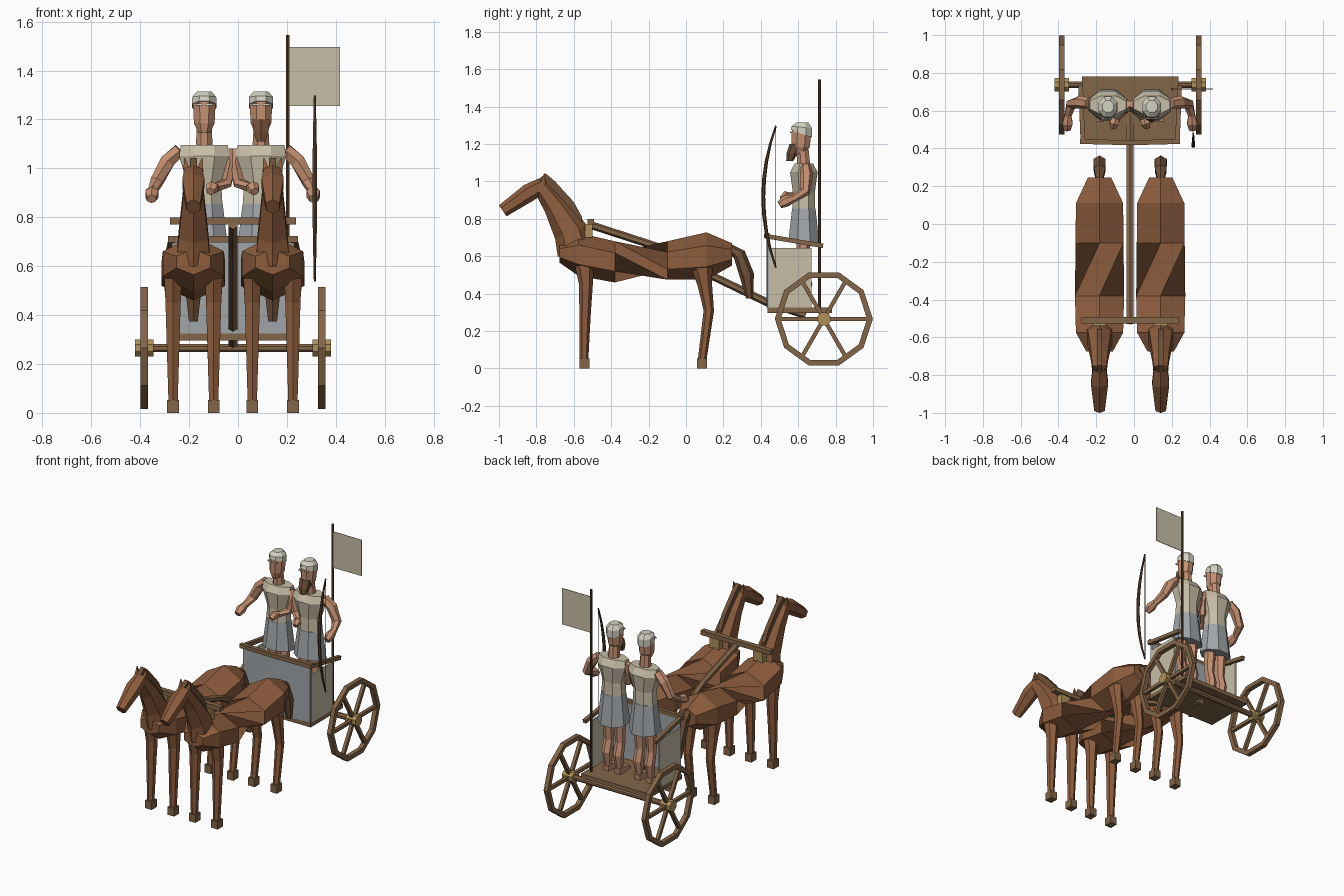
import bpy, bmesh, math
from mathutils import Vector

if "Cube" in bpy.data.objects:
    bpy.data.objects.remove(bpy.data.objects["Cube"])

COLORS = {
    "horse_brown": (0.27, 0.11, 0.048), "mane_brown": (0.16, 0.08, 0.04),
    "wood": (0.23, 0.13, 0.065), "skin": (0.56, 0.28, 0.17),
    "linen": (0.58, 0.52, 0.39), "grey": (0.36, 0.38, 0.40),
    "brass": (0.42, 0.28, 0.10), "dark_wood": (0.09, 0.05, 0.028),
    "cap_white": (0.66, 0.64, 0.54),
}
MATS = {}
for n, c in COLORS.items():
    MATS[n] = bpy.data.materials.new(n)
    MATS[n].diffuse_color = (*c, 1)

CX = -0.0205          # centre line of the chariot


def finish(name, bm, mat):
    bmesh.ops.recalc_face_normals(bm, faces=bm.faces)
    me = bpy.data.meshes.new(name)
    bm.to_mesh(me)
    bm.free()
    me.materials.append(MATS[mat])
    ob = bpy.data.objects.new(name, me)
    bpy.context.collection.objects.link(ob)
    return ob


def loft(name, rings, mat, closed=False, shifts={}):
    """Skin a list of rings; shifts[i] twists the span after ring i."""
    bm = bmesh.new()
    vs = [[bm.verts.new(p) for p in r] for r in rings]
    n = len(vs[0])
    off = 0
    for i in range(len(vs) if closed else len(vs) - 1):
        a, b = vs[i], vs[(i + 1) % len(vs)]
        s = shifts.get(i, 0)
        for k in range(n):
            bm.faces.new((a[k], a[(k + 1) % n], b[(k + 1 + s) % n], b[(k + s) % n]))
    if not closed:
        bm.faces.new(vs[0])
        bm.faces.new(vs[-1])
    return finish(name, bm, mat)


def box(name, lo, hi, mat):
    rings = [[(lo[0], lo[1], z), (hi[0], lo[1], z), (hi[0], hi[1], z), (lo[0], hi[1], z)]
             for z in (lo[2], hi[2])]
    return loft(name, rings, mat)


def tube(name, pts, radii, mat, sides=6):
    """Tapered limb along pts; each radius is r or (across, deep)."""
    P = [Vector(p) for p in pts]
    if not isinstance(radii, (list, tuple)):
        radii = [radii] * len(P)
    rings = []
    for i, p in enumerate(P):
        t = (P[min(i + 1, len(P) - 1)] - P[max(i - 1, 0)]).normalized()
        ref = Vector((1, 0, 0)) if abs(t.x) < 0.9 else Vector((0, 1, 0))
        side = (ref - t * ref.dot(t)).normalized()
        up = t.cross(side)
        r = radii[i]
        rx, ry = r if isinstance(r, tuple) else (r, r)
        k = 1 / math.cos(math.pi / sides)
        rings.append([p + side * rx * k * math.cos(a) + up * ry * k * math.sin(a)
                      for a in (math.pi * (2 * j + 1) / sides for j in range(sides))])
    return loft(name, rings, mat)


def ellipse_loft(name, x, secs, mat, sides=8):
    """Stacked ovals: (z, rx, ry, yc, tilt) where tilt lowers the back edge."""
    rings = []
    for z, rx, ry, yc, tilt in secs:
        ring = []
        for j in range(sides):
            a = math.pi * (2 * j + 1) / sides
            ring.append((x + rx * 1.06 * math.cos(a), yc + ry * 1.06 * math.sin(a),
                         z - tilt * math.sin(a)))
        rings.append(ring)
    return loft(name, rings, mat)


def horse(x):
    # barrel: six-sided sections with a twisted waist
    rings = []
    for y, zt, zb, w in [(-.675, .67, .565, .07), (-.575, .725, .495, .125),
                         (-.38, .68, .46, .13), (-.1, .68, .475, .127),
                         (.11, .728, .475, .125), (.245, .67, .55, .062)]:
        h = zt - zb
        rings.append([(x, y, zt), (x + w, y, zb + .72 * h), (x + w, y, zb + .27 * h),
                      (x, y, zb), (x - w, y, zb + .27 * h), (x - w, y, zb + .72 * h)])
    loft("horse_body", rings, "horse_brown", shifts={2: 2})
    tube("horse_neck", [(x, -.59, .62), (x, -.615, .73), (x, -.70, .87), (x, -.785, .985)],
         [(.07, .085), (.06, .08), (.045, .055), (.036, .036)], "horse_brown")
    tube("horse_head", [(x, -.765, .98), (x, -.84, .94), (x, -.98, .843)],
         [(.036, .036), (.045, .042), (.028, .031)], "horse_brown")
    # mane plate
    prof = [(-.79, 1.01), (-.75, 1.043), (-.70, 1.0), (-.60, .89), (-.556, .81),
            (-.56, .73), (-.62, .78), (-.72, .93)]
    loft("horse_mane", [[(x + d, y, z) for y, z in prof] for d in (-.014, .014)], "mane_brown")
    tube("horse_tail", [(x, .225, .65), (x, .285, .61), (x, .325, .5), (x, .34, .375)],
         [(.015, .018), (.03, .03), (.032, .034), (.018, .016)], "mane_brown")
    for s in (-1, 1):
        tube("horse_ear", [(x + s * .027, -.765, .99), (x + s * .036, -.757, 1.042)],
             [.014, .002], "horse_brown", 4)
        lx = x + s * .083
        tube("horse_front_leg", [(lx, -.545, .58), (lx, -.535, .45), (lx, -.54, .28), (lx, -.545, .05)],
             [(.037, .048), (.031, .032), (.026, .026), (.019, .02)], "horse_brown")
        tube("horse_hind_leg", [(lx, .08, .58), (lx, .10, .45), (lx, .122, .31), (lx, .087, .05)],
             [(.04, .055), (.03, .034), (.024, .024), (.019, .02)], "horse_brown")
        for y in (-.543, .085):
            box("hoof", (lx - .024, y - .027, 0), (lx + .024, y + .027, .053), "wood")
    # harness pad under the yoke
    box("harness_pad", (x - .035, -.54, .70), (x + .035, -.5, .772), "brass")


def rider(x, s, beard):
    """Standing figure; s is the direction of the outer arm."""
    y = .63
    ellipse_loft("tunic", x, [(.855, .076, .062, y, 0), (.94, .071, .06, y, 0),
                              (1.05, .105, .075, y, 0), (1.095, .098, .05, y, 0)], "linen")
    ellipse_loft("skirt", x, [(.665, .1, .085, y, .012), (.855, .077, .064, y, 0)], "grey")
    ellipse_loft("neck", x, [(1.08, .036, .036, .63, 0), (1.18, .03, .033, .622, 0)], "skin")
    ellipse_loft("head", x, [(1.145, .025, .032, .605, 0), (1.185, .043, .05, .613, 0),
                             (1.26, .047, .054, .617, 0), (1.295, .04, .045, .62, 0)], "skin")
    ellipse_loft("cap", x, [(1.255, .051, .058, .618, .022), (1.29, .05, .056, .62, .006),
                            (1.315, .03, .033, .622, 0)], "cap_white")
    for k in (-1, 1):
        box("brow", (x + k * .02 - .014, .557, 1.258), (x + k * .02 + .014, .565, 1.266), "cap_white")
    if beard:
        ellipse_loft("beard", x, [(1.11, .02, .018, .555, 0), (1.15, .034, .028, .567, 0),
                                  (1.2, .038, .03, .585, 0)], "mane_brown", 6)
    # outer arm hangs out and forward, inner arm folds across the chest
    tube("outer_arm", [(x + s * .1, .64, 1.075), (x + s * .15, .645, 1.03), (x + s * .195, .635, .945),
                       (x + s * .213, .57, .905)], [.026, .03, .025, .017], "skin")
    tube("outer_hand", [(x + s * .212, .575, .91), (x + s * .214, .535, .895),
                        (x + s * .216, .50, .875)], [.018, .027, .018], "skin")
    tube("inner_arm", [(x - s * .095, .635, 1.075), (x - s * .105, .62, 1.02), (x - s * .09, .61, .94),
                       (x - s * .045, .56, .92)], [.022, .026, .022, .017], "skin")
    tube("inner_hand", [(x - s * .045, .565, .92), (x - s * .032, .535, .92),
                        (x - s * .025, .51, .905)], [.017, .025, .015], "skin")
    for k in (-1, 1):
        lx = x + k * .042
        tube("leg", [(lx, y, .72), (lx, y - .008, .53), (lx, y + .012, .45), (lx, y, .34)],
             [.035, .027, .029, .018], "skin")
        tube("foot", [(lx, .655, .342), (lx, .62, .345), (lx, .545, .336)],
             [(.02, .017), (.024, .02), (.022, .01)], "skin", 4)


def wheel(x):
    y0, z0 = .737, .265
    rings = []
    for i in range(10):
        c, s = math.cos(i * math.pi / 5), math.sin(i * math.pi / 5)
        rings.append([(x + dx, y0 + r * c, z0 + r * s) for dx, r in
                      ((-.015, .262), (.015, .262), (.015, .231), (-.015, .231))])
    loft("wheel_rim", rings, "wood", closed=True)
    for i in range(6):
        a = i * math.pi / 3
        d = Vector((0, math.cos(a), math.sin(a)))
        c = Vector((x, y0, z0))
        tube("spoke", [c + d * .02, c + d * .237], .011, "wood", 4)
    tube("hub", [(x - .038, y0, z0), (x + .038, y0, z0)], .035, "brass", 8)


for side in (-1, 1):
    horse(CX + side * .162)
    wheel(CX + side * .3625)
    # side wall and sloping side rail
    px = CX + side * .25
    box("side_panel", (px - .005, .445, .325), (px + .005, .672, .645), "linen")
    tube("side_rail", [(px, .425, .708), (px + side * .012, .732, .656)], .012, "wood", 4)

rider(-.138, -1, False)
rider(.094, 1, True)

# chariot body
tube("axle", [(CX - .385, .737, .265), (CX + .385, .737, .265)], .017, "wood", 8)
box("deck", (CX - .255, .435, .297), (CX + .255, .78, .325), "wood")
loft("front_panel", [[(CX + x, y, z), (CX + x, y + .012, z), (CX + x, y + .012, .70), (CX + x, y, .70)]
                     for x, y, z in ((-.25, .437, .325), (0, .431, .325), (.25, .437, .325))], "grey")
tube("front_rail", [(CX - .265, .437, .71), (CX, .43, .71), (CX + .265, .437, .71)], .013, "wood", 4)

# draught pole and yoke
tube("draught_pole", [(CX, .64, .285), (CX, .43, .355), (CX, .15, .49), (CX, -.15, .65),
                      (CX, -.525, .772)], .018, "wood", 6)
box("yoke", (CX - .257, -.527, .77), (CX + .257, -.493, .8), "wood")

# standard
tube("flag_pole", [(.203, .715, .3), (.203, .715, 1.545)], .007, "dark_wood", 6)
box("flag", (.208, .713, 1.255), (.418, .717, 1.497), "linen")

# bow
arc = []
for i in range(9):
    t = i / 4 - 1
    arc.append((.314, .413 + .068 * t * t, .918 + .38 * t))
tube("bow", arc, [.004, .006, .008, .009, .009, .009, .008, .006, .004], "dark_wood", 6)
tube("bow_string", [arc[0], arc[-1]], .0015, "dark_wood", 4)

for m in bpy.data.materials:
    if m.users and not m.is_grease_pencil:
        m.use_nodes = True
        m.node_tree.nodes["Principled BSDF"].inputs["Base Color"].default_value = m.diffuse_color
